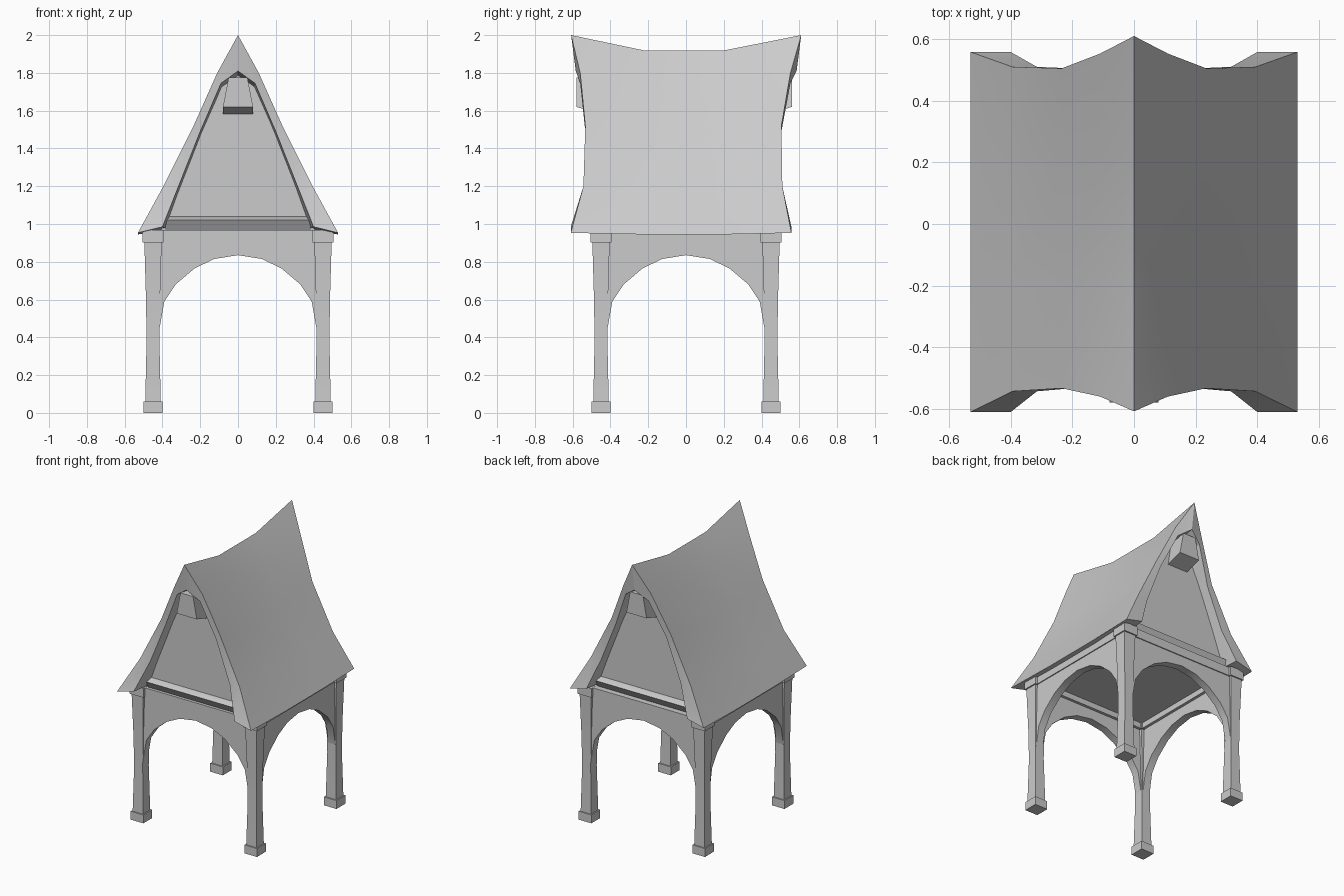
import bpy, bmesh, math
from mathutils import Matrix, Vector

old = bpy.data.objects.get("Cube")
if old:
    bpy.data.objects.remove(old, do_unlink=True)

grey = bpy.data.materials.new("plain grey")
grey.use_nodes = True
colour = (0.6, 0.6, 0.6, 1)
grey.diffuse_color = colour
grey.node_tree.nodes["Principled BSDF"].inputs["Base Color"].default_value = colour


def make(name, verts, faces, matrix=Matrix()):
    bm = bmesh.new()
    vs = [bm.verts.new(matrix @ Vector(v)) for v in verts]
    for f in faces:
        bm.faces.new([vs[i] for i in f])
    bmesh.ops.recalc_face_normals(bm, faces=bm.faces)
    mesh = bpy.data.meshes.new(name)
    bm.to_mesh(mesh)
    bm.free()
    mesh.materials.append(grey)
    ob = bpy.data.objects.new(name, mesh)
    bpy.context.collection.objects.link(ob)
    return ob


def loft(name, rings, matrix=Matrix(), caps=True):
    """Skin a list of closed rings that have the same number of points."""
    n = len(rings[0])
    verts = [p for ring in rings for p in ring]
    faces = [(r * n + i, r * n + (i + 1) % n, (r + 1) * n + (i + 1) % n, (r + 1) * n + i)
             for r in range(len(rings) - 1) for i in range(n)]
    if caps:
        faces += [tuple(range(n)), tuple(range(len(verts) - n, len(verts)))]
    else:  # hollow outline: bridge its outer half to its inner half
        last = len(verts) - n
        for base in (0, last):
            faces += [(base + i, base + i + 1, base + n - 2 - i, base + n - 1 - i)
                      for i in range(n // 2 - 1)]
    return make(name, verts, faces, matrix)


def prism_y(name, outline, y0, y1, matrix=Matrix()):
    return loft(name, [[(x, y, z) for x, z in outline] for y in (y0, y1)], matrix)


def square(x, y, z, h):
    return [(x + a * h, y + b * h, z) for a, b in ((-1, -1), (1, -1), (1, 1), (-1, 1))]


def box(name, x0, x1, y0, y1, z0, z1, matrix=Matrix()):
    return prism_y(name, [(x0, z0), (x1, z0), (x1, z1), (x0, z1)], y0, y1, matrix)


def mirrored(points):
    """Half profile starting on the centre line -> full profile, left to right."""
    return [(-x, z) for x, z in points[:0:-1]] + points


# Four posts with foot blocks and capitals
for sx, side in ((1, "left"), (-1, "right")):
    for sy, end in ((-1, "front"), (1, "back")):
        x, y = sx * 0.45, sy * 0.45
        label = end + "_" + side
        loft(label + "_foot", [square(x, y, z, 0.05) for z in (0, 0.06)])
        shaft = ((0.06, 0.041), (0.38, 0.034), (0.6, 0.037), (0.91, 0.046))
        loft(label + "_post", [square(x, y, z, h) for z, h in shaft])
        loft(label + "_capital", [square(x, y, z, 0.055) for z in (0.903, 0.968)])

# Arched panel and top beam on each of the four sides
arch = [(0, 0.835), (0.125, 0.815), (0.23, 0.765), (0.33, 0.68), (0.39, 0.59), (0.415, 0.45)]
panel = mirrored(arch) + [(0.44, 0.45), (0.44, 0.91), (-0.44, 0.91), (-0.44, 0.45)]
for k, side in enumerate(("front", "left", "back", "right")):
    turn = Matrix.Rotation(k * math.pi / 2, 4, "Z")
    prism_y(side + "_arch", panel, -0.48, -0.425, turn)
    box(side + "_beam", -0.42, 0.42, -0.487, -0.405, 0.905, 0.967, turn)

box("ceiling", -0.43, 0.43, -0.43, 0.43, 0.945, 0.965)

# Gable wall, sloped sill and hanging block at both ends
gable = mirrored([(0, 1.84), (0.085, 1.73), (0.205, 1.48), (0.325, 1.19), (0.41, 0.96)])
for end, turn in (("front", Matrix()),
                  ("back", Matrix.Translation((0, -0.02, 0)) @ Matrix.Rotation(math.pi, 4, "Z"))):
    prism_y(end + "_gable", gable, -0.46, -0.43, turn)
    sill = ((-0.44, 1.04), (-0.46, 1.04), (-0.5, 1.02), (-0.465, 0.965), (-0.44, 0.965))
    loft(end + "_sill", [[(x, y, z) for y, z in sill] for x in (-0.385, 0.385)], turn)
    block = [[(-0.08, y, low), (0.08, y, low), (0.05, y, 1.775), (-0.05, y, 1.775)]
             for y, low in ((-0.58, 1.62), (-0.45, 1.58))]
    loft(end + "_hanging_block", block, turn)

# Sagging roof shell with flared ends
outer = mirrored([(0, 2), (0.11, 1.8), (0.235, 1.52), (0.395, 1.2), (0.53, 0.953)])
inner = mirrored([(0, 1.81), (0.09, 1.745), (0.2, 1.49), (0.315, 1.2), (0.4, 0.985)])
front_y = mirrored([(0, -0.608), (1, -0.56), (2, -0.533), (3, -0.543), (4, -0.61)])
back_y = mirrored([(0, 0.61), (1, 0.553), (2, 0.505), (3, 0.51), (4, 0.558)])


def end_ring(ys):
    depth = [y for _, y in ys]
    ring = [(x, y, z) for (x, z), y in zip(outer, depth)]
    depth[4] *= 0.96
    return ring + [(x, y, z) for (x, z), y in zip(inner[::-1], depth)]


def middle_ring(y):
    def sag(z):
        return z - 0.008 - 0.07 * (z - 0.95)
    return ([(x, y, sag(z)) for x, z in outer]
            + [(x * 0.9, y, sag(z)) for x, z in inner[::-1]])


loft("roof", [end_ring(front_y), middle_ring(-0.22), middle_ring(0.2), end_ring(back_y)],
     caps=False)

# Smooth shading with sharp corners kept
for ob in bpy.context.collection.objects:
    ob.select_set(ob.type == "MESH")
    if ob.type == "MESH":
        bpy.context.view_layer.objects.active = ob
bpy.ops.object.shade_smooth_by_angle(angle=math.radians(30))
